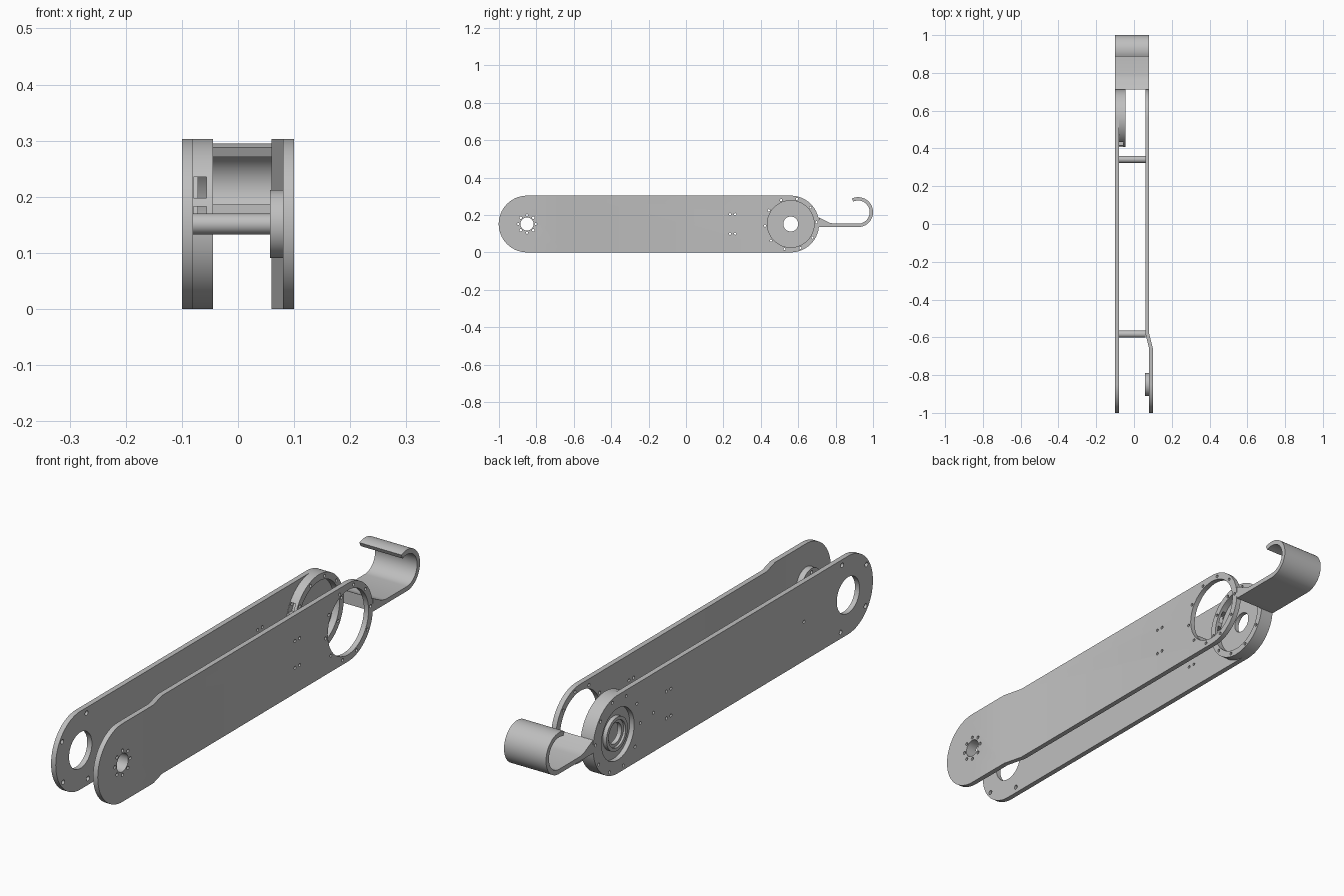
import bpy, bmesh, math
from mathutils import Vector

cube = bpy.data.objects.get("Cube")
if cube:
    bpy.data.objects.remove(cube, do_unlink=True)

R = 0.1515            # half height of the side plates
ZC = R
FRONT, REAR = -0.85, 0.56   # joint axes along y

grey = bpy.data.materials.new("plain_grey")
grey.use_nodes = True
colour = (0.52, 0.52, 0.52, 1)
grey.diffuse_color = colour
grey.node_tree.nodes["Principled BSDF"].inputs["Base Color"].default_value = colour


def arc(cy, cz, r, a0, a1, n):
    step = (a1 - a0) / n
    return [(cy + r * math.cos(math.radians(a0 + i * step)),
             cz + r * math.sin(math.radians(a0 + i * step))) for i in range(n + 1)]


def add_prism(bm, outline, x0, x1):
    """Extrude a (y, z) outline from x0 to x1."""
    face = bm.faces.new([bm.verts.new((x0, y, z)) for y, z in outline])
    ext = bmesh.ops.extrude_face_region(bm, geom=[face], use_keep_orig=True)
    moved = [g for g in ext["geom"] if isinstance(g, bmesh.types.BMVert)]
    bmesh.ops.translate(bm, vec=(x1 - x0, 0, 0), verts=moved)


def make(name, outlines, x0, x1):
    bm = bmesh.new()
    for outline in outlines:
        add_prism(bm, outline, x0, x1)
    bmesh.ops.recalc_face_normals(bm, faces=bm.faces)
    mesh = bpy.data.meshes.new(name)
    bm.to_mesh(mesh)
    bm.free()
    mesh.materials.append(grey)
    obj = bpy.data.objects.new(name, mesh)
    bpy.context.collection.objects.link(obj)
    return obj


def circle(y, z, r, n=48):
    return arc(y, z, r, 0, 360, n)[:-1]


def bolt_circle(cy, r, hole, angles):
    return [circle(cy + r * math.cos(math.radians(a)),
                   ZC + r * math.sin(math.radians(a)), hole, 12) for a in angles]


def box(y0, y1, z0, z1):
    return [(y0, z0), (y1, z0), (y1, z1), (y0, z1)]


def cut(obj, outlines, x0=-0.3, x1=0.3):
    """Subtract prisms from a part and bake the result."""
    cutter = make("cutter", outlines, x0, x1)
    cutter.hide_render = True
    mod = obj.modifiers.new("holes", "BOOLEAN")
    mod.operation = "DIFFERENCE"
    mod.solver = "EXACT"
    mod.object = cutter
    deps = bpy.context.evaluated_depsgraph_get()
    mesh = bpy.data.meshes.new_from_object(obj.evaluated_get(deps))
    obj.modifiers.clear()
    obj.data = mesh
    bpy.data.objects.remove(cutter, do_unlink=True)


slot_shape = arc(REAR, ZC, R, -90, 90, 40) + arc(FRONT, ZC, R, 90, 270, 40)
rear_bolts = bolt_circle(REAR, 0.138, 0.006, range(4, 364, 36))
small_holes = [circle(y, ZC + s * 0.052, 0.006, 12) for y in (0.235, 0.263) for s in (-1, 1)]
screw_holes = [circle(y, ZC, 0.006, 12) for y in (-0.58, 0.342)]

# Right plate: flat with a large rear opening
right_plate = make("right_plate", [slot_shape], -0.1, -0.08)
cut(right_plate, [circle(FRONT, ZC, 0.07), circle(REAR, ZC, 0.1)] + small_holes
    + screw_holes + rear_bolts + bolt_circle(FRONT, 0.135, 0.009, (74, 146, 218, 290)))

# Left plate: joggled outwards near its front end
left_plate = make("left_plate", [slot_shape], 0.06, 0.08)
bm = bmesh.new()
bm.from_mesh(left_plate.data)
for y in (-0.66, -0.58):
    bmesh.ops.bisect_plane(bm, geom=bm.verts[:] + bm.edges[:] + bm.faces[:],
                           plane_co=Vector((0, y, 0)), plane_no=Vector((0, 1, 0)))
for v in bm.verts:
    v.co.x += 0.02 * min(1, max(0, (-0.58 - v.co.y) / 0.08))
bm.to_mesh(left_plate.data)
bm.free()
hub_holes = [circle(FRONT, ZC, 0.035)] + bolt_circle(FRONT, 0.047, 0.0065, range(0, 360, 45))
cut(left_plate, [circle(REAR, ZC, 0.125)] + hub_holes + small_holes + rear_bolts)

# Round pad behind the front hub
hub_pad = make("hub_pad", [circle(FRONT, ZC, 0.061)], 0.057, 0.081)
cut(hub_pad, hub_holes)

# Bearing housing on the right plate: slotted rim, floor and raised collar
housing_rim = make("housing_rim", [circle(REAR, ZC, R, 80)], -0.08, -0.045)
cut(housing_rim, [circle(REAR, ZC, 0.126, 64)])
cut(housing_rim, rear_bolts)
cut(housing_rim, [box(0.38, 0.5, 0.198, 0.235), box(0.38, 0.5, 0.15, 0.183)], -0.079, -0.056)
housing_floor = make("housing_floor", [circle(REAR, ZC, 0.1265, 64)], -0.081, -0.071)
housing_collar = make("housing_collar", [circle(REAR, ZC, 0.065)], -0.097, -0.08)
for part in (housing_floor, housing_collar):
    cut(part, [circle(REAR, ZC, 0.04)])
cut(housing_collar, [circle(REAR, ZC, 0.052)], -0.2, -0.088)

# Spacer rods between the plates
spacers = [make(name, [circle(y, ZC, 0.0185, 32)], -0.081, 0.061)
           for name, y in (("front_spacer", -0.583), ("rear_spacer", 0.342))]

# Curled hook at the rear
hook_outline = ([(0.712, 0.135)] + arc(0.92, 0.215, 0.08, -90, 115, 36)
                + arc(0.92, 0.215, 0.062, 115, -90, 36)
                + [(0.79, 0.153), (0.765, 0.159), (0.712, 0.186)])
hook = make("rear_hook", [hook_outline], -0.1, 0.08)

# Smooth the round walls, keep the edges sharp
bpy.ops.object.select_all(action="DESELECT")
parts = [right_plate, left_plate, hub_pad, housing_rim, housing_floor,
         housing_collar, hook] + spacers
for part in parts:
    part.select_set(True)
bpy.context.view_layer.objects.active = hook
bpy.ops.object.shade_smooth_by_angle(angle=math.radians(32))
